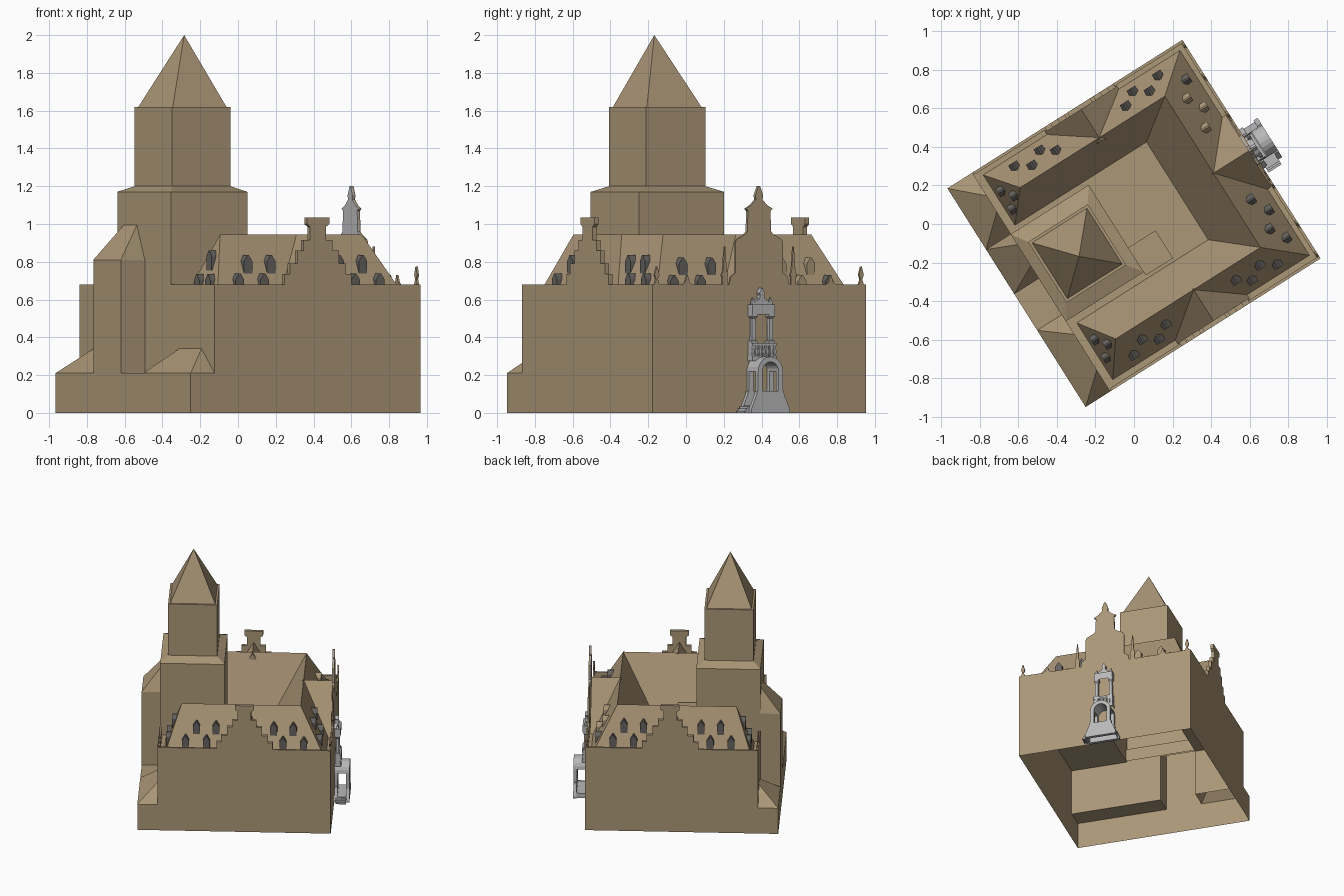
import bpy, bmesh, math
from mathutils import Matrix, Vector

cube = bpy.data.objects.get("Cube")
if cube:
    bpy.data.objects.remove(cube, do_unlink=True)

TURN = Matrix.Translation((0, 0.003, 0)) @ Matrix.Rotation(math.radians(32.3), 4, 'Z')
DECK = 0.58


def material(name, rgb):
    m = bpy.data.materials.new(name)
    m.use_nodes = True
    m.diffuse_color = (*rgb, 1)
    m.node_tree.nodes["Principled BSDF"].inputs["Base Color"].default_value = (*rgb, 1)
    return m


STONE = material("sandstone", (0.41, 0.31, 0.185))
GREY = material("grey stone", (0.48, 0.48, 0.49))
SLATE = material("dark slate", (0.13, 0.125, 0.115))


def finish(name, bm, mat):
    bmesh.ops.remove_doubles(bm, verts=bm.verts, dist=0.0005)
    bmesh.ops.recalc_face_normals(bm, faces=bm.faces)
    me = bpy.data.meshes.new(name)
    bm.to_mesh(me)
    bm.free()
    me.materials.append(mat)
    ob = bpy.data.objects.new(name, me)
    bpy.context.collection.objects.link(ob)
    ob.matrix_world = TURN
    return ob


def loft(name, rects, mat=STONE, skip=(), cap=True):
    """Stack of rectangles (u0, u1, v0, v1, z), open below."""
    bm = bmesh.new()
    rows = [[bm.verts.new(p) for p in ((a, c, z), (b, c, z), (b, d, z), (a, d, z))]
            for a, b, c, d, z in rects]
    for lo, hi in zip(rows, rows[1:]):
        for i in range(4):
            if i not in skip:
                j = (i + 1) % 4
                bm.faces.new((lo[i], lo[j], hi[j], hi[i]))
    if cap:
        bm.faces.new(rows[-1])
    return finish(name, bm, mat)


def panels(name, quads):
    bm = bmesh.new()
    for q in quads:
        bm.faces.new([bm.verts.new(p) for p in q])
    return finish(name, bm, STONE)


def floor(u0, u1, v0, v1, z):
    return [(u0, v0, z), (u1, v0, z), (u1, v1, z), (u0, v1, z)]


def wall(v0, v1, z0, z1, u=-0.57):
    return [(u, v0, z0), (u, v1, z0), (u, v1, z1), (u, v0, z1)]


def block(name, u0, u1, v0, v1, z0, z1, mat=STONE):
    return loft(name, [(u0, u1, v0, v1, z0), (u0, u1, v0, v1, z1)], mat)


def spire(name, u, v, steps, mat=STONE):
    return loft(name, [(u - r, u + r, v - r, v + r, z) for r, z in steps], mat)


def prism(name, outline, side, d0, d1, mat=STONE):
    """Outline (along, z) on the wall facing angle `side`, extruded outward d0..d1."""
    s = math.radians(side)
    out, along = Vector((math.cos(s), math.sin(s), 0)), Vector((-math.sin(s), math.cos(s), 0))
    bm = bmesh.new()
    a, b = [[bm.verts.new(out * d + along * t + Vector((0, 0, z))) for t, z in outline]
            for d in (d0, d1)]
    bm.faces.new(a)
    bm.faces.new(b)
    for i in range(len(a)):
        j = (i + 1) % len(a)
        bm.faces.new((a[i], a[j], b[j], b[i]))
    return finish(name, bm, mat)


def mirrored(half, centre=0):
    return [(centre + t, z) for t, z in half] + [(centre - t, z) for t, z in reversed(half)]


# Outer walls with a thin parapet standing above the gutter
outer, inner = (-0.57, 0.72, -0.67, 0.67), (-0.555, 0.705, -0.655, 0.655)
loft("outer_walls", [(*outer, 0), (*outer, 0.68), (*inner, 0.68), (*inner, DECK)],
     skip=(3,), cap=False)
panels("tower_side_walls", [wall(-0.67, 0.022, 0.21, 0.68), wall(0.295, 0.67, 0.21, 0.68),
                            wall(-0.655, 0.655, DECK, 0.68, -0.555)])

# Gutter and court floor, open under the tower
panels("deck", [floor(-0.57, -0.092, -0.67, -0.24, DECK), floor(-0.57, -0.092, 0.294, 0.67, DECK),
                floor(-0.092, 0.72, -0.67, 0.67, DECK)])
block("court_block", -0.092, 0.075, -0.26, -0.09, DECK, 0.63)

# Double pitched roof over three wings, hipped at the tower side
rings = [(-0.526, 0.68, -0.625, 0.63, DECK), (-0.4, 0.487, -0.455, 0.472, 0.945),
         (-0.526, 0.28, -0.277, 0.322, DECK)]
bm = bmesh.new()
rows = [[bm.verts.new(p) for p in ((a, c, z), (b, c, z), (b, d, z), (a, d, z))]
        for a, b, c, d, z in rings]
for lo, hi in zip(rows, rows[1:]):
    for i in range(3):
        bm.faces.new((lo[i], lo[i + 1], hi[i + 1], hi[i]))
for end in (0, 3):
    bm.faces.new([r[end] for r in rows])
finish("wing_roofs", bm, STONE)

# Low annex with lean-to roofs and tall stair turret, hollow below
annex = (-0.72, -0.57, -0.67, 0.67)
loft("annex", [(*annex, 0), (*annex, 0.21)], skip=(1,), cap=False)
panels("annex_top", [floor(-0.72, -0.57, -0.67, 0.022, 0.21)])
loft("right_lean_to", [(-0.72, -0.57, -0.67, -0.2, 0.21), (-0.57, -0.57, -0.54, -0.32, 0.34)])
loft("left_lean_to", [(-0.72, -0.57, 0.295, 0.67, 0.21), (-0.57, -0.57, 0.43, 0.53, 0.34)])
loft("stair_turret", [(-0.72, -0.57, 0.022, 0.295, 0.21), (-0.72, -0.57, 0.022, 0.295, 0.81),
                      (-0.57, -0.57, 0.1, 0.23, 0.995)], skip=(1,))

# Great tower
low = (-0.57, -0.092, -0.24, 0.294)
top = (-0.515, -0.149, -0.16, 0.212)
cap = (-0.5, -0.164, -0.145, 0.197)
loft("tower", [(*low, DECK), (*low, 1.17), (*top, 1.2), (*top, 1.62), (*cap, 1.62),
               (-0.332, -0.332, 0.008, 0.008, 2.0)])

# Stepped gables with cross roofs on the two long sides
steps = [(0.21, 0.67), (0.21, 0.735), (0.175, 0.735), (0.175, 0.79), (0.13, 0.79), (0.13, 0.86),
         (0.09, 0.86), (0.09, 0.915), (0.05, 0.915), (0.05, 0.985), (0.07, 1.0), (0.07, 1.035)]
for label, side, c in (("front", -90, 0.078), ("back", 90, -0.085)):
    prism(label + "_stepped_gable", mirrored(steps, c), side, 0.645, 0.67)
    prism(label + "_cross_roof", [(c - 0.22, DECK), (c + 0.22, DECK), (c, 0.944)],
          side, 0.45, 0.65)

# Curved gable over the entrance side, grey on the back of its crown
bell = [(0.19, 0.67), (0.18, 0.72), (0.15, 0.74), (0.15, 0.9), (0.14, 0.92), (0.09, 0.945)]
crown = [(0.075, 0.96), (0.07, 1.07), (0.085, 1.08), (0.05, 1.1), (0.02, 1.13), (0.025, 1.15),
         (0.006, 1.2)]
prism("entrance_gable", mirrored(bell + crown), 0, 0.71, 0.72)
prism("crown_backing", mirrored(bell[-1:] + crown), 0, 0.702, 0.71, GREY)
prism("entrance_cross_roof", [(-0.22, DECK), (0.22, DECK), (0, 0.944)], 0, 0.48, 0.702)
obelisk = [(0.016, 0.67), (0.016, 0.72), (0.021, 0.73), (0.012, 0.75), (0.002, 0.88)]
finial = [(0.02, 0.67), (0.008, 0.7), (0.006, 0.71), (0.015, 0.73), (0.002, 0.775)]
knob = [(0.045, 0.67), (0.015, 0.69), (0.008, 0.71), (0.002, 0.73)]
for s in (-1, 1):
    for label, shape, v in (("gable_obelisk", obelisk, 0.215), ("corner_finial", finial, 0.64),
                            ("parapet_knob", knob, 0.45)):
        prism(label, mirrored(shape, s * v), 0, 0.708, 0.72)


# Dormers in two staggered rows on each roof slope
def dormer(side, a, d, base, run, mat=SLATE):
    z = DECK + (base - d) * 0.365 / run + 0.045
    half = [(0.026, z - 0.105), (0.026, z - 0.032), (0.004, z)]
    prism("dormer", mirrored(half, a), side, d - 0.022, d + 0.024, mat)


for s in (-1, 1):
    for off, d in ((0.44, 0.572), (0.285, 0.572), (0.36, 0.527), (0.215, 0.527)):
        dormer(-90, 0.075 + s * off, d, 0.625, 0.17)
        dormer(90, -0.075 + s * off, d + 0.005, 0.63, 0.158)
    for a, d in ((0.315, 0.625), (0.485, 0.625), (0.22, 0.576), (0.4, 0.576)):
        dormer(0, s * a, d, 0.68, 0.193, STONE if s > 0 and a < 0.45 else SLATE)
    for a, d in ((0.4, 0.488), (0.51, 0.488), (0.455, 0.445)):
        dormer(180, s * a, d, 0.526, 0.126)


# Grey entrance porch: flared plinths, two arches, barrel vault
def arc(r, z):
    return [(r * math.cos(k * math.pi / 10), z + r * math.sin(k * math.pi / 10))
            for k in range(11)]


SPRING = 0.22
ring = arc(0.078, SPRING) + arc(0.05, SPRING)[::-1]
arch = [(0.078, 0.11)] + arc(0.078, SPRING) + [(-0.078, 0.11), (-0.05, 0.11)]
arch += arc(0.05, SPRING)[::-1] + [(0.05, 0.11)]
plinth = [(0.12, 0), (0.12, 0.02), (0.085, 0.1), (0.085, 0.115)]
for label, d in (("rear", 0.718), ("front", 0.808)):
    prism(label + "_arch", arch, 0, d, d + 0.025, GREY)
    prism(label + "_plinth", mirrored(plinth), 0, d, d + 0.025, GREY)
prism("porch_vault", ring, 0, 0.72, 0.83, GREY)
block("porch_floor", 0.72, 0.82, -0.11, 0.11, 0, 0.04, GREY)
for k in range(3):
    block("porch_step", 0.73, 0.81, -0.13 - 0.01 * k, -0.11, 0, 0.035 - 0.012 * k, GREY)

# Columned niche with a balustrade above the porch
block("balcony_floor", 0.715, 0.77, -0.075, 0.075, 0.275, 0.3, GREY)
block("balcony_rail", 0.755, 0.77, -0.075, 0.075, 0.355, 0.37, GREY)
for k in range(7):
    spire("baluster", 0.762, (k - 3) * 0.023,
          [(0.004, 0.3), (0.008, 0.32), (0.004, 0.355)], GREY)
for s in (-1, 1):
    spire("niche_column", 0.742, s * 0.054,
          [(0.019, 0.3), (0.019, 0.38), (0.012, 0.385), (0.011, 0.5), (0.018, 0.51),
           (0.018, 0.53)], GREY)
    spire("niche_pinnacle", 0.742, s * 0.055, [(0.009, 0.57), (0.009, 0.585), (0.002, 0.61)], GREY)
block("niche_beam", 0.715, 0.765, -0.07, 0.07, 0.52, 0.575, GREY)
prism("niche_pediment", mirrored([(0.055, 0.57), (0.035, 0.595), (0.015, 0.605), (0.012, 0.625),
                                  (0.017, 0.635), (0.003, 0.66)]), 0, 0.715, 0.75, GREY)
